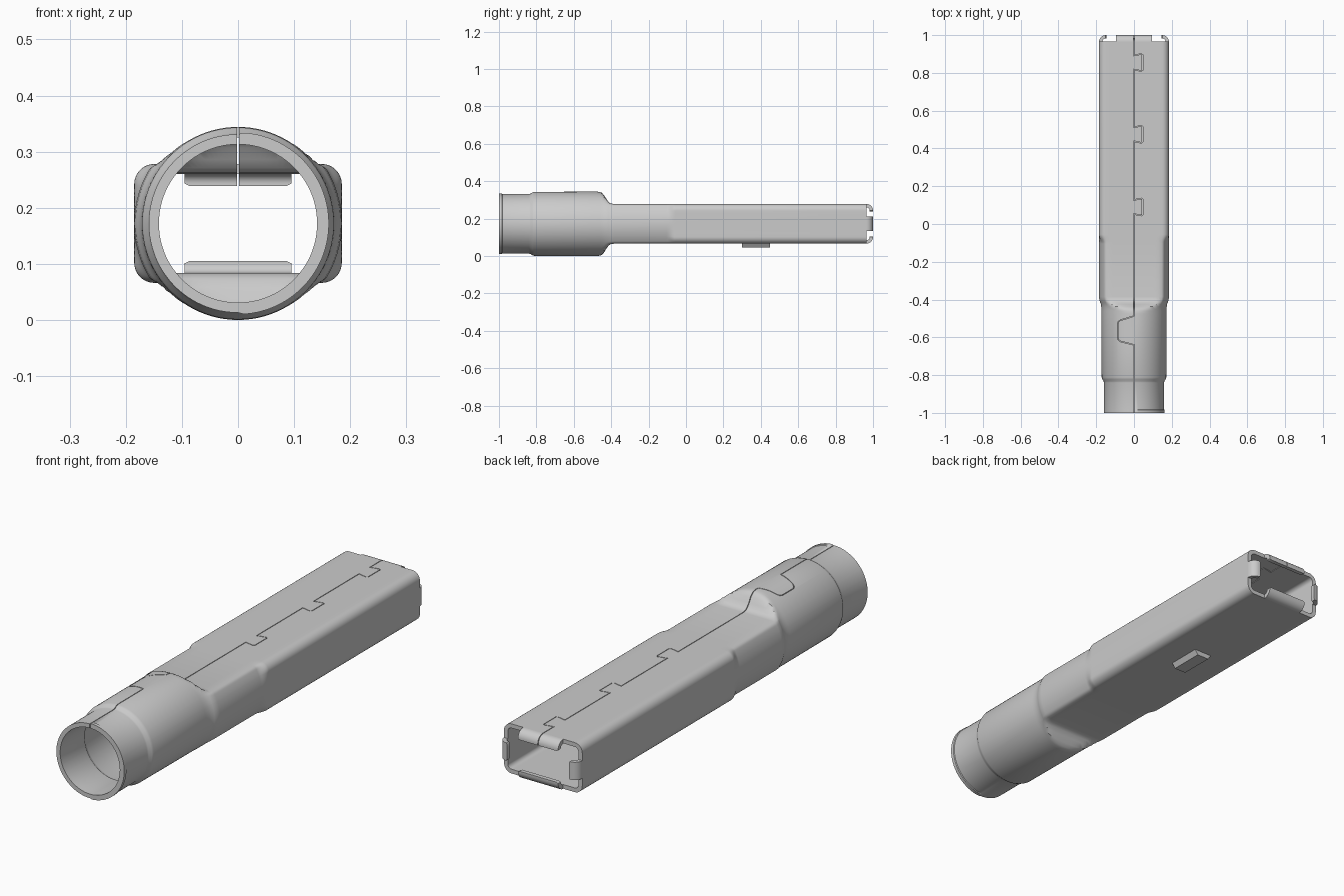
import bpy, bmesh, math

if "Cube" in bpy.data.objects:
    bpy.data.objects.remove(bpy.data.objects["Cube"])

CZ = 0.172            # height of the tube axis
T = 0.018             # sheet thickness
HW, HH, CR = 0.185, 0.106, 0.036   # box half width, half height, corner radius
END = 0.965           # where the box wall stops and the tabs start


def make_object(name, verts, faces):
    bm = bmesh.new()
    vs = [bm.verts.new(v) for v in verts]
    for f in faces:
        bm.faces.new([vs[i] for i in f])
    bmesh.ops.recalc_face_normals(bm, faces=bm.faces)
    mesh = bpy.data.meshes.new(name)
    bm.to_mesh(mesh)
    bm.free()
    ob = bpy.data.objects.new(name, mesh)
    bpy.context.collection.objects.link(ob)
    return ob


def activate(ob):
    bpy.ops.object.select_all(action='DESELECT')
    ob.select_set(True)
    bpy.context.view_layer.objects.active = ob


def apply_all(ob):
    activate(ob)
    for m in list(ob.modifiers):
        bpy.ops.object.modifier_apply(modifier=m.name)


# angles round the section, dense at the box corners
a1, a2 = math.atan2(HH - CR, HW), math.atan2(HH, HW - CR)
quarter = []
for lo, hi, n in ((0, a1, 5), (a1, a2, 10), (a2, math.pi / 2, 14)):
    quarter += [lo + (hi - lo) * i / n for i in range(n)]
half = quarter + [math.pi / 2] + [math.pi - a for a in reversed(quarter[1:])]
ANGLES = half + [a + math.pi for a in half]


def smooth_min(a, b, k=0.02):
    h = max(k - abs(a - b), 0) / k
    return min(a, b) - h * h * k / 4


def round_radius(a, R, H):
    """Circle with flattened top and bottom."""
    return smooth_min(R, H / max(abs(math.sin(a)), 1e-4))


def box_radius(a, w, h, c):
    """Rounded rectangle in polar form."""
    x, z = abs(math.cos(a)), abs(math.sin(a))
    r = min(w / max(x, 1e-6), h / max(z, 1e-6))
    if r * x > w - c and r * z > h - c:
        d = (w - c) * x + (h - c) * z
        r = d + math.sqrt(max(d * d - (w - c) ** 2 - (h - c) ** 2 + c * c, 0))
    return r


# stations: y, circle radius, flat half height, box amount, lip on right half
stations = [(-1, .159, .3, 0, .003), (-.985, .159, .3, 0, .003), (-.982, .159, .3, 0, 0),
            (-.84, .159, .3, 0, 0), (-.832, .161, .3, 0, 0), (-.822, .168, .3, 0, 0),
            (-.812, .171, .3, 0, 0), (-.475, .172, .195, 0, 0), (-.46, .172, .18, 0, 0),
            (-.45, .172, .17, 0, 0), (-.438, .173, .153, 0, 0), (-.425, .175, .132, 0, 0),
            (-.414, .179, .117, 0, 0), (-.403, .183, .109, 0, 0), (-.385, HW, HH, 0, 0)]
for i in range(9):
    t = i / 8
    stations.append((-.105 + .05 * t, HW, HH, t * t * (3 - 2 * t), 0))
stations.append((END, HW, HH, 1, 0))


def ring(station, inset):
    y, R, H, b, lip = station
    pts = []
    for a in ANGLES:
        r = (1 - b) * round_radius(a, R - inset, H - inset)
        r += b * box_radius(a, HW - inset, HH - inset, CR - inset)
        if math.cos(a) > 1e-4 and inset == 0:
            r += lip
        pts.append((r * math.cos(a), y, CZ + r * math.sin(a)))
    return pts


# tube body: outer skin, then inner skin back to the front, closed as a loop
rings = [ring(s, 0) for s in stations] + [ring(s, T) for s in reversed(stations)]
N, M = len(ANGLES), len(rings)
faces = [(i * N + j, i * N + (j + 1) % N, (i + 1) % M * N + (j + 1) % N, (i + 1) % M * N + j)
         for i in range(M) for j in range(N)]
body = make_object("tube_body", [p for r in rings for p in r], faces)


# end tabs curling inward
def tab(name, angle, dist, hw):
    n = (math.cos(angle), math.sin(angle))
    t = (-n[1], n[0])
    R = 0.035
    rows = []
    for i in range(11):
        a = math.pi / 2 * i / 10
        s, c = math.sin(a), math.cos(a)
        rows.append((END + R * s, R - R * c, END + (R - T) * s, R - (R - T) * c, hw))
    for shift, cut in ((.001, .002), (.004, .008)):
        rows.append((1, R + shift, 1 - T, R + shift, hw - cut))
    verts = []
    for yo, do, yi, di, w in rows:
        for y, d, u in ((yo, do, -w), (yo, do, w), (yi, di, w), (yi, di, -w)):
            verts.append((t[0] * u + n[0] * (dist - d), y, CZ + t[1] * u + n[1] * (dist - d)))
    f = [(4 * i + k, 4 * i + (k + 1) % 4, 4 * i + 4 + (k + 1) % 4, 4 * i + 4 + k)
         for i in range(len(rows) - 1) for k in range(4)]
    e = 4 * (len(rows) - 1)
    f += [(0, 1, 2, 3), (e, e + 1, e + 2, e + 3)]
    return make_object(name, verts, f)


tabs = [tab("right_tab", 0, HW, .038), tab("top_tab", math.pi / 2, HH, .095),
        tab("left_tab", math.pi, HW, .038), tab("bottom_tab", -math.pi / 2, HH, .095)]

# small stop on the underside
prof = [(-.045, .07), (-.028, .045), (.028, .045), (.045, .07)]
stop = make_object("underside_stop", [(x, y, z) for y in (.3, .45) for x, z in prof],
                   [(0, 1, 2, 3), (4, 5, 6, 7)] + [(k, (k + 1) % 4, 4 + (k + 1) % 4, 4 + k) for k in range(4)])

# seam along the top: one large front clip and three dovetails
path = [(0, -1.02), (0, -.64), (-.07, -.622), (-.082, -.614), (-.086, -.6),
        (-.086, -.53), (-.082, -.516), (-.07, -.508), (-.05, -.503), (0, -.487)]
for c in (.09, .475, .855):
    path += [(0, c - .037), (.038, c - .045), (.045, c - .041),
             (.045, c + .041), (.038, c + .045), (0, c + .037)]
path.append((0, 1.02))
n = len(path)
cutter = make_object("seam_cutter", [(x, y, z) for z in (.2, .4) for x, y in path],
                     [(i, i + 1, n + i + 1, n + i) for i in range(n - 1)])
cutter.hide_render = True
sol = cutter.modifiers.new("thickness", 'SOLIDIFY')
sol.thickness, sol.offset, sol.use_even_offset = .003, 0, True
apply_all(cutter)
for ob in (body, tabs[1]):
    cut = ob.modifiers.new("seam", 'BOOLEAN')
    cut.operation, cut.solver, cut.object = 'DIFFERENCE', 'EXACT', cutter
    apply_all(ob)
bpy.data.objects.remove(cutter)

for ob in [body] + tabs:
    activate(ob)
    bpy.ops.object.shade_smooth_by_angle(angle=math.radians(35))
